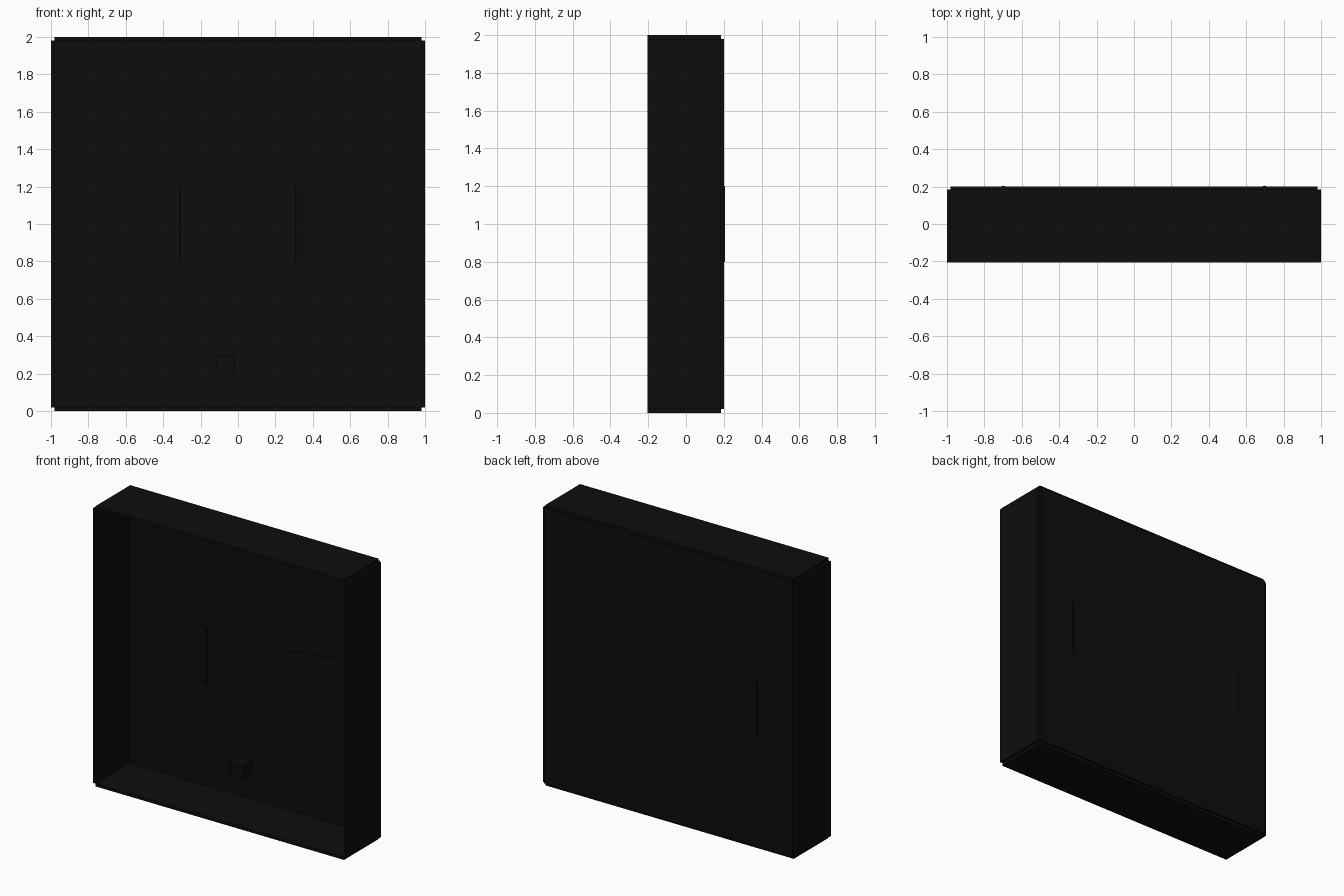
import bpy
import math

if "Cube" in bpy.data.objects:
    bpy.data.objects.remove(bpy.data.objects["Cube"])

black = bpy.data.materials.new("matte_black")
black.diffuse_color = (0.004, 0.004, 0.004, 1)
black.use_nodes = True
black.node_tree.nodes["Principled BSDF"].inputs["Base Color"].default_value = black.diffuse_color


def box(name, lo, hi, turn=0.0):
    """Box between two corners, optionally turned about its own upright axis."""
    size = [b - a for a, b in zip(lo, hi)]
    mid = [(a + b) / 2 for a, b in zip(lo, hi)]
    bpy.ops.mesh.primitive_cube_add(size=1, location=mid, rotation=(0, 0, turn))
    ob = bpy.context.object
    ob.name = name
    ob.scale = size
    ob.data.materials.append(black)
    return ob


FRONT, REAR, T = -0.205, 0.185, 0.02

# Open-fronted case: plates that meet edge to edge, leaving stepped corners
box("bottom_plate", (-1 + T, FRONT, 0), (1 - T, REAR, T))
box("top_plate", (-1 + T, FRONT, 2 - T), (1 - T, REAR, 2))
box("left_plate", (-1, FRONT, T), (-1 + T, REAR, 2 - T))
box("right_plate", (1 - T, FRONT, T), (1, REAR, 2 - T))
box("back_plate", (-1 + T, 0.18, T), (1 - T, 0.2, 2 - T))

# Three-part folded screen, its wings running back through the rear plate
box("screen_centre", (-0.31, 0.095, 0.8), (0.31, 0.113, 1.2))
for side, label in ((-1, "left"), (1, "right")):
    cx, cy, half = side * 0.507, 0.147, 0.205
    box("screen_wing_" + label, (cx - half, cy - 0.009, 0.8),
        (cx + half, cy + 0.009, 1.2), side * math.radians(14))

# Small block fixed low on the back plate
box("control_block", (-0.115, 0.08, 0.2), (-0.015, 0.18, 0.3))
